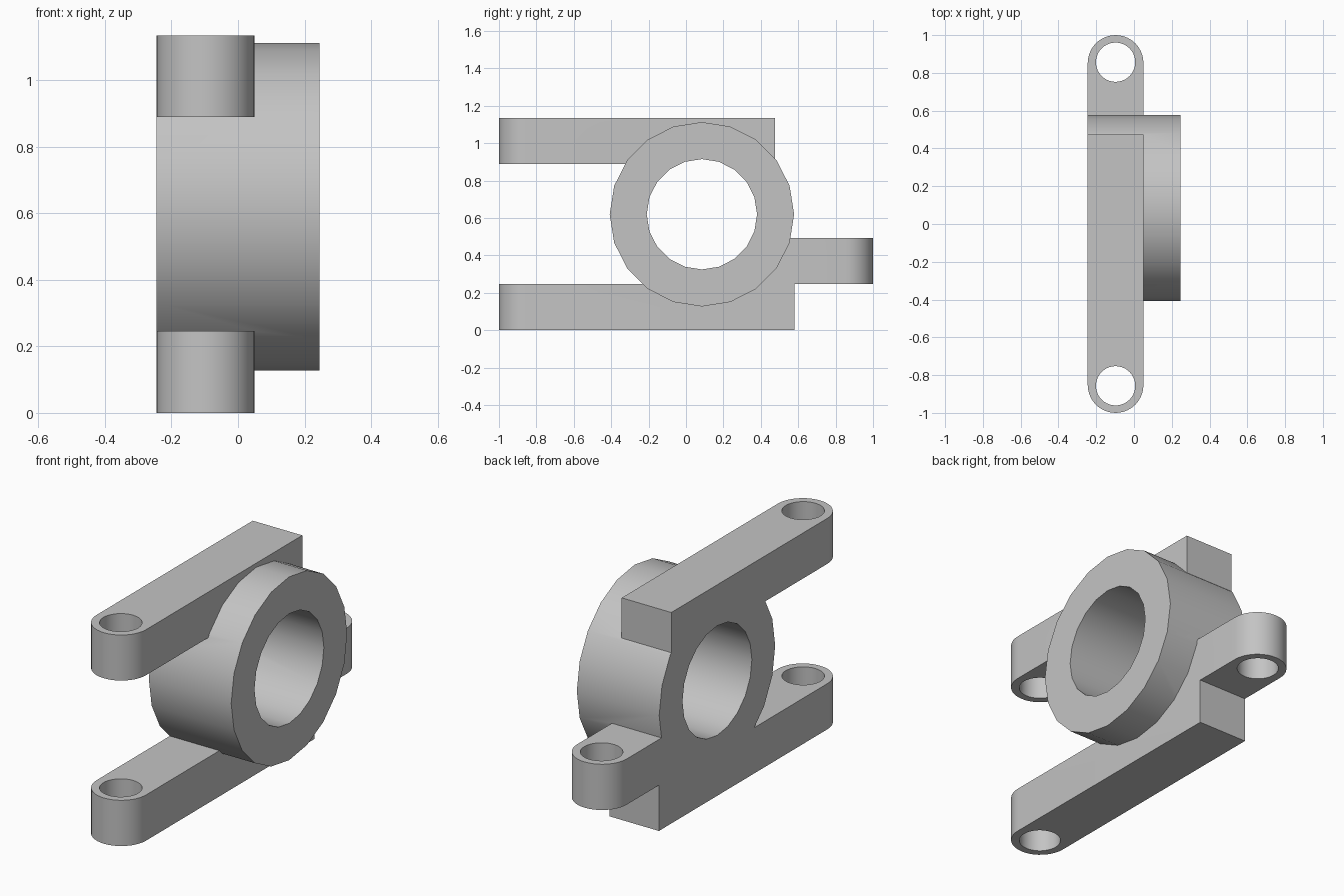
import bpy
import bmesh
import math
from mathutils import Matrix

cube = bpy.data.objects.get("Cube")
if cube:
    bpy.data.objects.remove(cube, do_unlink=True)

grey = bpy.data.materials.new("plain grey")
grey.use_nodes = True
grey.diffuse_color = (0.55, 0.55, 0.55, 1)
grey.node_tree.nodes["Principled BSDF"].inputs["Base Color"].default_value = grey.diffuse_color

LEFT, RIGHT = -0.245, 0.05            # faces of the arms
ARM_X, ARM_R = (LEFT + RIGHT) / 2, (RIGHT - LEFT) / 2
RING_Y, RING_Z = 0.085, 0.62
TIP_Y = 1 - ARM_R                     # centre of each rounded end


def finish(name, bm):
    bmesh.ops.recalc_face_normals(bm, faces=bm.faces)
    mesh = bpy.data.meshes.new(name)
    bm.to_mesh(mesh)
    bm.free()
    mesh.materials.append(grey)
    obj = bpy.data.objects.new(name, mesh)
    bpy.context.collection.objects.link(obj)
    return obj


def cylinder(name, radius, depth, sides, matrix):
    bm = bmesh.new()
    bmesh.ops.create_cone(bm, cap_ends=True, segments=sides, radius1=radius,
                          radius2=radius, depth=depth, matrix=matrix)
    return finish(name, bm)


def arm(name, end_y, tip, z0, z1):
    """Bar with a square end at end_y and a rounded end towards tip (-1 or 1)."""
    steps = 20
    angles = [math.pi * i / steps for i in range(steps + 1)]
    outline = [(ARM_X + ARM_R * math.cos(a), tip * (TIP_Y + ARM_R * math.sin(a))) for a in angles]
    outline += [(LEFT, end_y), (RIGHT, end_y)]
    bm = bmesh.new()
    face = bm.faces.new([bm.verts.new((x, y, z0)) for x, y in outline])
    top = bmesh.ops.extrude_face_region(bm, geom=[face])["geom"]
    bmesh.ops.translate(bm, vec=(0, 0, z1 - z0),
                        verts=[v for v in top if isinstance(v, bmesh.types.BMVert)])
    return finish(name, bm)


def combine(target, other, operation):
    mod = target.modifiers.new(operation.title(), "BOOLEAN")
    mod.operation, mod.solver, mod.object = operation, "EXACT", other
    bpy.context.view_layer.objects.active = target
    bpy.ops.object.modifier_apply(modifier=mod.name)
    bpy.data.objects.remove(other, do_unlink=True)


# Ring, lying along x
along_x = Matrix.Translation((0, RING_Y, RING_Z)) @ Matrix.Rotation(math.pi / 2, 4, "Y")
bracket = cylinder("ring_bracket", 0.493, 0.49, 20, along_x)

# Two front arms and the short rear lug
for part in (arm("upper_arm", 0.475, -1, 0.89, 1.135),
             arm("lower_arm", 0.58, -1, 0, 0.246),
             arm("rear_lug", 0.38, 1, 0.246, 0.492)):
    combine(bracket, part, "UNION")

# Main bore and pin holes
combine(bracket, cylinder("bore", 0.295, 1, 20, along_x), "DIFFERENCE")
for side in (-1, 1):
    place = Matrix.Translation((ARM_X, side * (TIP_Y + 0.004), 0.6))
    combine(bracket, cylinder("pin_hole", 0.104, 2, 40, place), "DIFFERENCE")

bpy.ops.object.select_all(action="DESELECT")
bracket.select_set(True)
bpy.context.view_layer.objects.active = bracket
bpy.ops.object.shade_smooth_by_angle(angle=math.radians(30))
